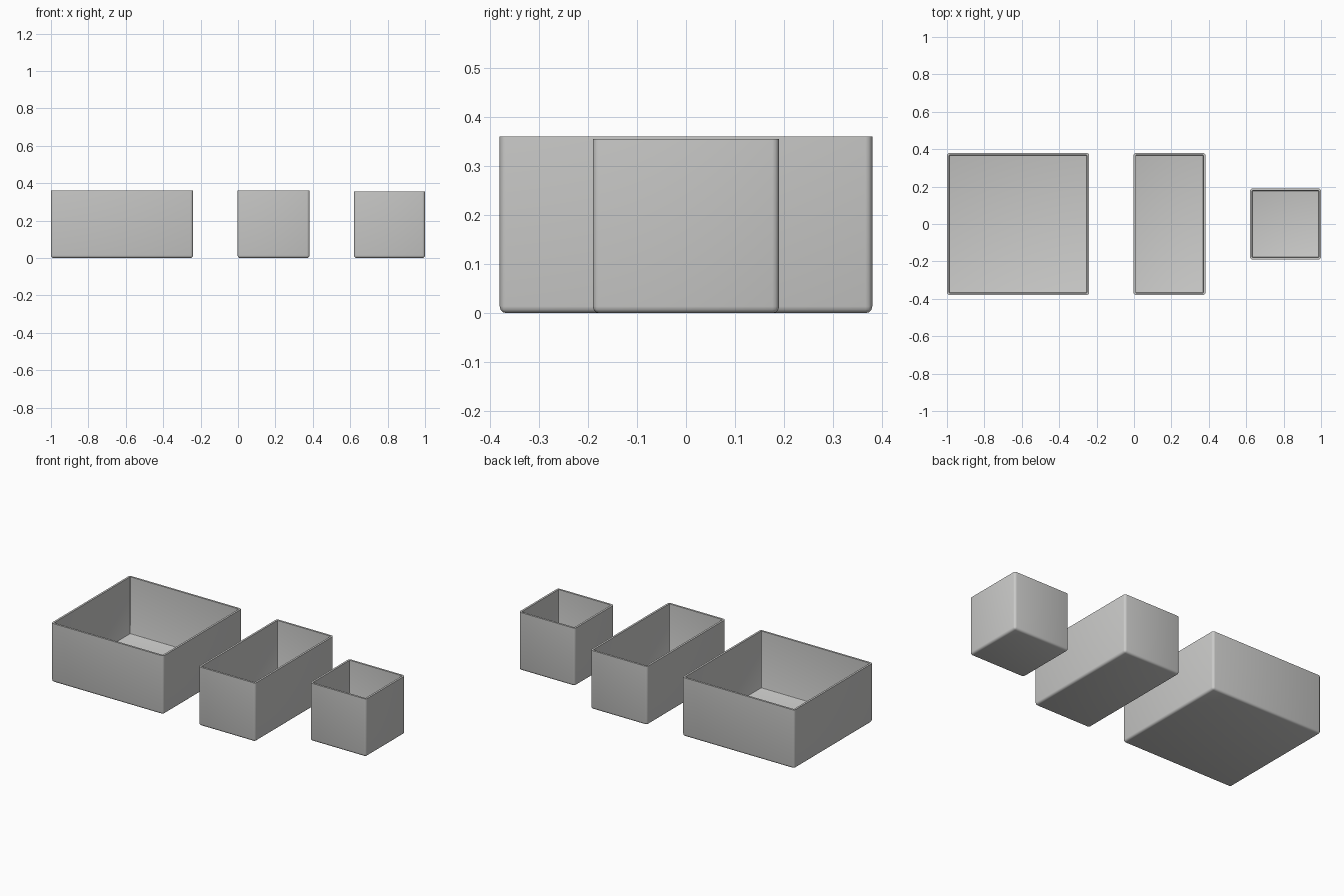
import bpy, bmesh

cube = bpy.data.objects.get("Cube")
if cube:
    bpy.data.objects.remove(cube, do_unlink=True)

grey = bpy.data.materials.new("light_grey")
grey.use_nodes = True
colour = (0.6, 0.6, 0.59, 1)
grey.diffuse_color = colour
grey.node_tree.nodes["Principled BSDF"].inputs["Base Color"].default_value = colour


def open_box(name, x, width, depth, height):
    """Open-topped bin with thin walls and softly rounded outer edges."""
    bm = bmesh.new()
    bmesh.ops.create_cube(bm, size=1)
    for v in bm.verts:
        v.co.x = v.co.x * width + x
        v.co.y *= depth
        v.co.z = (v.co.z + 0.5) * height
    # Remove the lid, then round every edge except the rim
    lid = [f for f in bm.faces if f.normal.z > 0.9]
    bmesh.ops.delete(bm, geom=lid, context='FACES')
    edges = [e for e in bm.edges if not e.is_boundary]
    bmesh.ops.bevel(bm, geom=edges, offset=0.014, segments=3,
                    profile=0.5, affect='EDGES')
    mesh = bpy.data.meshes.new(name)
    bm.to_mesh(mesh)
    bm.free()
    mesh.materials.append(grey)
    obj = bpy.data.objects.new(name, mesh)
    bpy.context.collection.objects.link(obj)

    # Wall thickness, grown inwards
    walls = obj.modifiers.new("walls", 'SOLIDIFY')
    walls.thickness = 0.012
    walls.offset = -1
    walls.use_even_offset = True

    bpy.ops.object.select_all(action='DESELECT')
    obj.select_set(True)
    bpy.context.view_layer.objects.active = obj
    bpy.ops.object.modifier_apply(modifier=walls.name)
    bpy.ops.object.shade_smooth_by_angle(angle=0.7)


open_box("large_square_bin", -0.62, 0.76, 0.76, 0.36)
open_box("long_narrow_bin", 0.19, 0.385, 0.76, 0.36)
open_box("small_square_bin", 0.81, 0.38, 0.38, 0.355)
